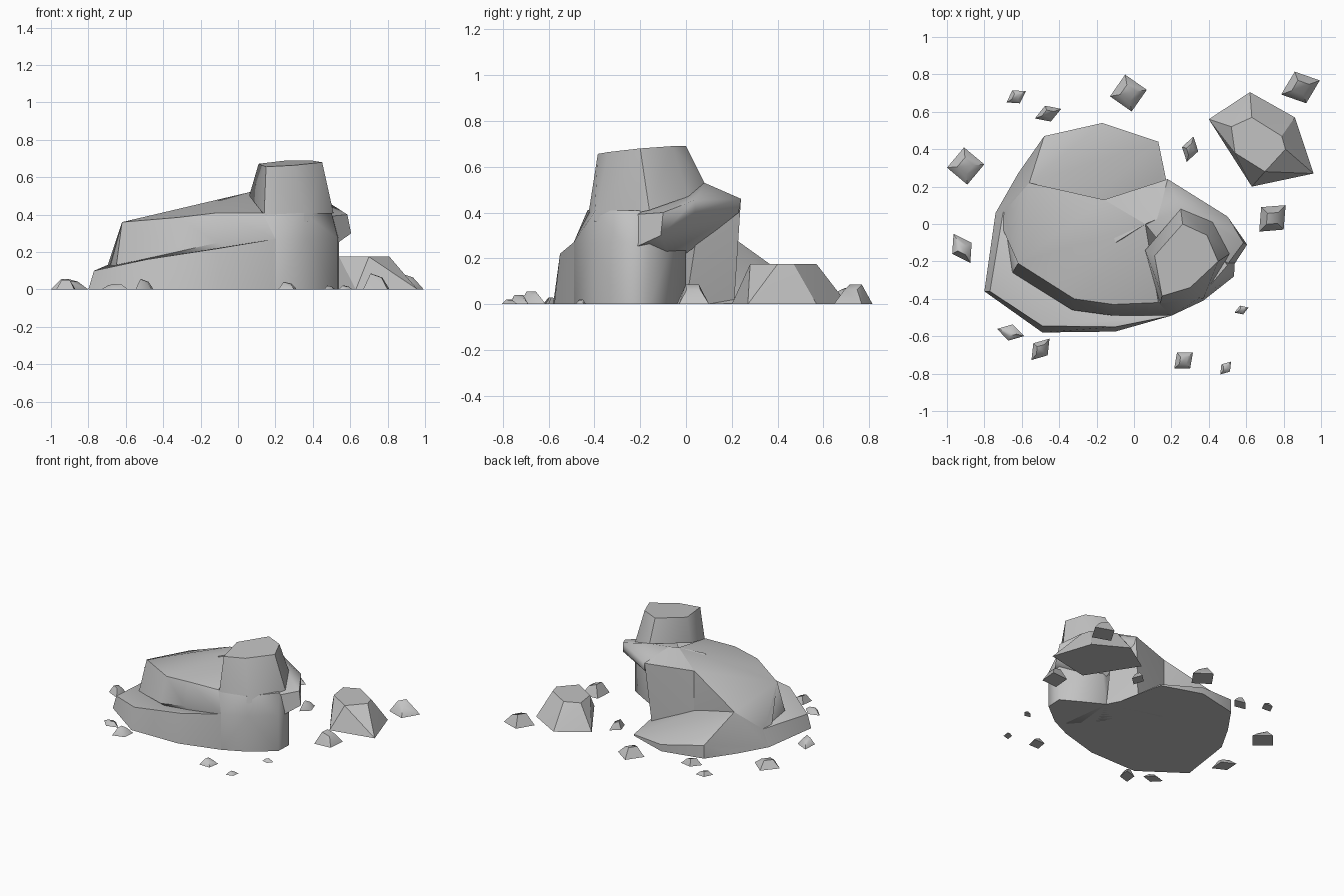
import bpy
import bmesh
import math

default_cube = bpy.data.objects.get("Cube")
if default_cube:
    bpy.data.objects.remove(default_cube, do_unlink=True)

# One plain stone material
stone = bpy.data.materials.new("grey_stone")
stone.use_nodes = True
grey = (.54, .54, .54, 1)
stone.diffuse_color = grey
stone.node_tree.nodes["Principled BSDF"].inputs["Base Color"].default_value = grey


def level(z, *points):
    """Lift plan points to one height."""
    return [(x, y, z) for x, y in points]


def rock(name, points, smooth_angle=42):
    """Wrap a chiselled block around its corner points."""
    bm = bmesh.new()
    for point in points:
        bm.verts.new(point)
    hull = bmesh.ops.convex_hull(bm, input=bm.verts)
    leftovers = {g for g in hull["geom_interior"] + hull["geom_unused"]
                 if isinstance(g, bmesh.types.BMVert)}
    bmesh.ops.delete(bm, geom=list(leftovers), context="VERTS")
    bmesh.ops.dissolve_limit(bm, angle_limit=math.radians(1),
                             verts=bm.verts, edges=bm.edges)
    bmesh.ops.recalc_face_normals(bm, faces=bm.faces)
    mesh = bpy.data.meshes.new(name)
    bm.to_mesh(mesh)
    bm.free()
    mesh.materials.append(stone)
    obj = bpy.data.objects.new(name, mesh)
    bpy.context.collection.objects.link(obj)
    bpy.ops.object.select_all(action="DESELECT")
    obj.select_set(True)
    bpy.context.view_layer.objects.active = obj
    bpy.ops.object.shade_smooth_by_angle(angle=math.radians(smooth_angle))
    return obj


# Lower shelf: wide foot with a ledge climbing towards the right column
rock("lower_shelf",
     level(0, (-.8, -.36), (-.49, -.58), (-.1, -.575), (.2, -.49), (.25, 0),
           (-.14, .14), (-.6, .2), (-.74, .06))
     + [(-.77, -.36, .1), (-.49, -.545, .16), (-.1, -.55, .22),
        (.2, -.49, .27), (-.7, .06, .13)])

# Upper shelf: cliff above the ledge with a tilted top
rock("upper_shelf",
     [(-.7, .06, .12), (-.65, -.26, .13), (-.33, -.46, .2), (-.11, -.49, .25),
      (.2, -.49, .27), (-.62, -.21, .36), (-.32, -.4, .385), (-.11, -.43, .41),
      (.13, -.42, .41), (-.56, .22, .28), (-.16, .13, .45), (.06, 0, .52)]
     + level(0, (-.16, .13), (.25, 0), (.3, -.4)))

# Rear buttress: right half of the back wall
rock("rear_buttress",
     [(-.16, .13, .45), (.18, .24, .46), (.25, .08, .52), (.06, 0, .52),
      (-.1, -.1, .48), (.16, .2, .25)]
     + level(0, (-.16, .13), (.14, .21), (.25, 0), (0, -.1)))

# Back slope: falls from the left crest into the rear hollow
rock("back_slope",
     [(-.62, -.21, .36), (-.56, .22, .28), (-.48, .47, .1), (-.7, .06, .12),
      (-.17, .54, .05), (.13, .44, .01), (-.14, .14, .06), (.14, .25, .02)]
     + level(0, (-.74, .06), (-.62, .27), (-.48, .47), (-.17, .54),
             (.13, .44), (.2, .1), (-.14, .14)), 40)

# Column under the peak
column_foot = ((.2, -.49), (.37, -.41), (.535, -.28), (.54, -.16),
               (.4, -.08), (.25, 0), (0, -.1), (0, -.4))
rock("column",
     level(0, *column_foot) + level(.27, *column_foot)
     + level(.41, (.13, -.42), (.35, -.395), (.5, -.22), (.3, 0)), 60)

# Overhanging lip on the right and rear
rock("overhang",
     [(.605, -.11, .3), (.585, -.1, .4), (.5, .04, .455), (.5, .04, .4),
      (.18, .24, .46), (.19, .23, .4), (.06, 0, .515), (.25, .08, .53),
      (.37, -.39, .38), (.52, -.24, .24), (.4, -.08, .22), (.25, 0, .22)], 55)

# Peak block with a slanted cap
rock("peak",
     [(.06, -.14, .5), (.25, .08, .53), (.42, .01, .47), (.51, -.16, .41),
      (.37, -.4, .36), (.14, -.425, .4),
      (.11, -.17, .672), (.26, 0, .69), (.39, -.06, .69), (.45, -.2, .68),
      (.3, -.34, .664), (.15, -.385, .656)], 50)

# Loose boulder
rock("boulder",
     level(0, (.4, .56), (.62, .705), (.86, .57), (.96, .27), (.63, .2))
     + level(.175, (.52, .52), (.63, .57), (.79, .47), (.81, .4), (.7, .28),
             (.54, .38)), 32)

# Scattered pebbles: x, y, half length, half width, height, turn in degrees
pebbles = [
    (.89, .73, .11, .09, .085, 20), (.74, .03, .1, .085, .085, 45),
    (.3, .4, .07, .045, .055, 75), (-.03, .7, .1, .1, .07, 10),
    (-.46, .59, .075, .045, .05, 20), (-.63, .68, .06, .04, .03, 30),
    (-.9, .31, .1, .1, .055, 5), (-.92, -.13, .09, .06, .05, 120),
    (-.66, -.58, .075, .045, .03, 165), (-.5, -.67, .075, .05, .055, 50),
    (.265, -.73, .065, .055, .04, 40), (.49, -.77, .045, .03, .02, 50),
    (.575, -.46, .04, .025, .02, 20),
]
for number, (x, y, long, wide, height, turn) in enumerate(pebbles, 1):
    corners = []
    for k in range(4):
        angle = math.radians(90 * k)
        u, v = long * math.cos(angle), wide * math.sin(angle)
        c, s = math.cos(math.radians(turn)), math.sin(math.radians(turn))
        dx, dy = u * c - v * s, u * s + v * c
        corners.append((x + dx, y + dy, 0))
        # Crown is shrunken, with one side chipped lower
        crown = height * (1 if k % 3 else .75)
        corners.append((x + dx * .45, y + dy * .45, crown))
    rock(f"pebble_{number}", corners, 50)
